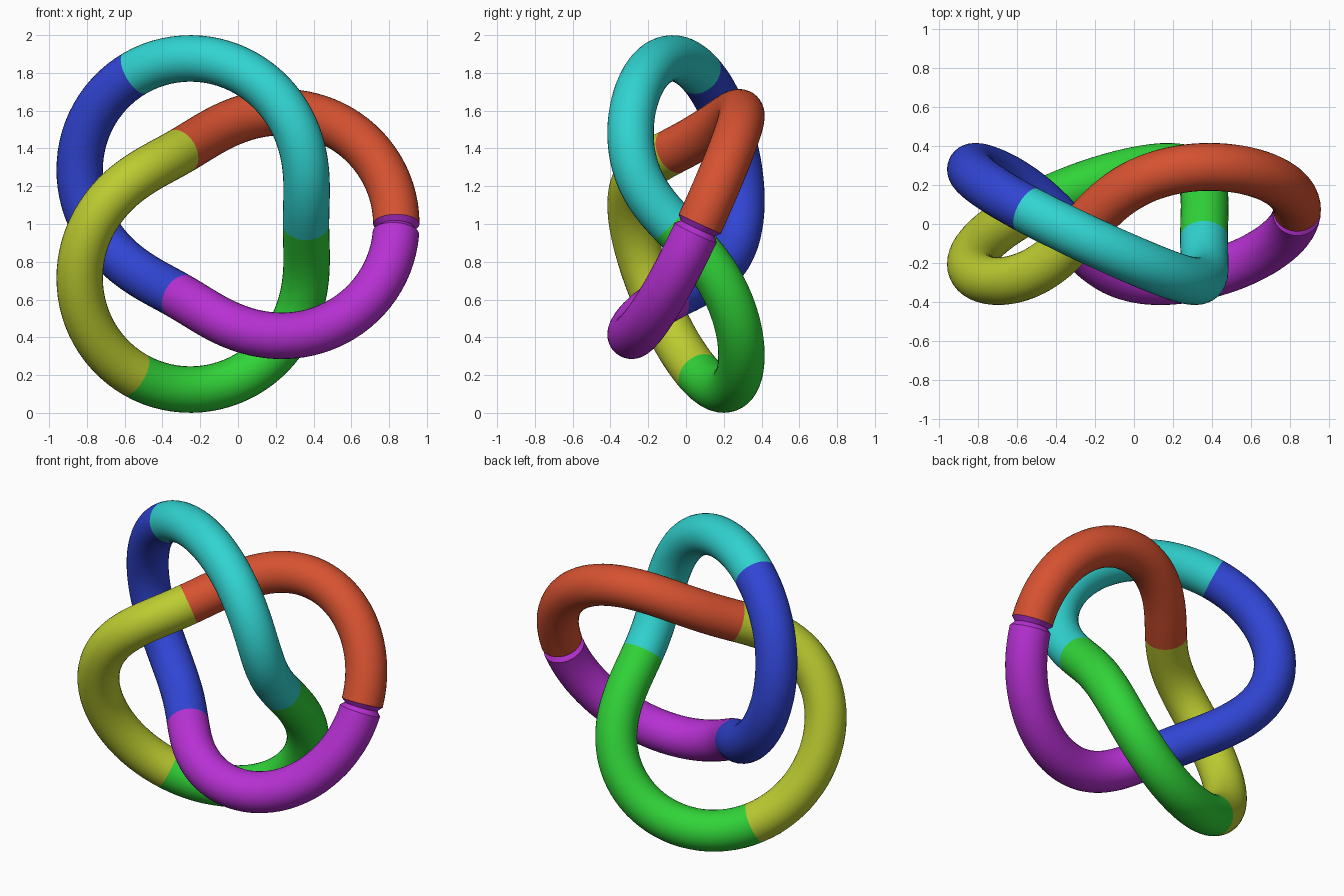
import bpy, bmesh, math
from mathutils import Vector

if "Cube" in bpy.data.objects:
    bpy.data.objects.remove(bpy.data.objects["Cube"])

SCALE = 0.683          # size of the knot
LOBE = 0.35            # how far the lobes swing in and out
DEPTH = 0.43           # front-to-back weave
PHASE = 0.25           # shift of the weave along the knot
TUBE = 0.18 * SCALE    # tube radius
CENTRE_X = -0.084
SIDES, STEPS = 32, 43  # around the tube, along each part
GAP = 2 * math.pi / 256  # length of the pinched joint


def path(t):
    r = 1 + LOBE * math.cos(3 * t)
    return Vector((SCALE * r * math.cos(2 * t) + CENTRE_X,
                   SCALE * DEPTH * math.sin(3 * t + PHASE),
                   SCALE * r * math.sin(2 * t) + 1))


def ring(bm, t, radius):
    p = path(t)
    tangent = (path(t + 1e-4) - path(t - 1e-4)).normalized()
    u = tangent.cross(Vector((0, 1, 0))).normalized()
    v = tangent.cross(u)
    angles = [2 * math.pi * i / SIDES for i in range(SIDES)]
    return [bm.verts.new(p + radius * (math.cos(a) * u + math.sin(a) * v)) for a in angles]


def linear(c):
    return c / 12.92 if c <= 0.04045 else ((c + 0.055) / 1.055) ** 2.4


def tube(name, stations, material):
    bm = bmesh.new()
    rings = [ring(bm, t, r) for t, r in stations]
    for a, b in zip(rings, rings[1:]):
        for i in range(SIDES):
            j = (i + 1) % SIDES
            bm.faces.new((a[i], a[j], b[j], b[i]))
    mesh = bpy.data.meshes.new(name)
    bm.to_mesh(mesh)
    bm.free()
    mesh.materials.append(material)
    obj = bpy.data.objects.new(name, mesh)
    bpy.context.collection.objects.link(obj)
    bpy.ops.object.select_all(action='DESELECT')
    obj.select_set(True)
    bpy.context.view_layer.objects.active = obj
    bpy.ops.object.shade_smooth_by_angle(angle=math.radians(30))


# Six coloured sixths of the knot, in order along the tube
PARTS = [("orange", (0.84, 0.32, 0.19)), ("yellow", (0.74, 0.80, 0.19)),
         ("green", (0.19, 0.83, 0.22)), ("cyan", (0.19, 0.83, 0.82)),
         ("blue", (0.19, 0.27, 0.83)), ("magenta", (0.72, 0.19, 0.83))]

for k, (colour, rgb) in enumerate(PARTS):
    mat = bpy.data.materials.new(colour)
    mat.diffuse_color = (*[linear(c) for c in rgb], 1)
    mat.use_nodes = True
    mat.node_tree.nodes["Principled BSDF"].inputs["Base Color"].default_value = mat.diffuse_color
    start, end = k * math.pi / 3, (k + 1) * math.pi / 3
    last = k == len(PARTS) - 1
    stop = end - GAP if last else end
    stations = [(start + (stop - start) * i / STEPS, TUBE) for i in range(STEPS + 1)]
    if last:  # pinched joint back to the first part
        stations += [(end - GAP / 2, TUBE * 0.8), (end, TUBE)]
    tube(colour + "_tube", stations, mat)
